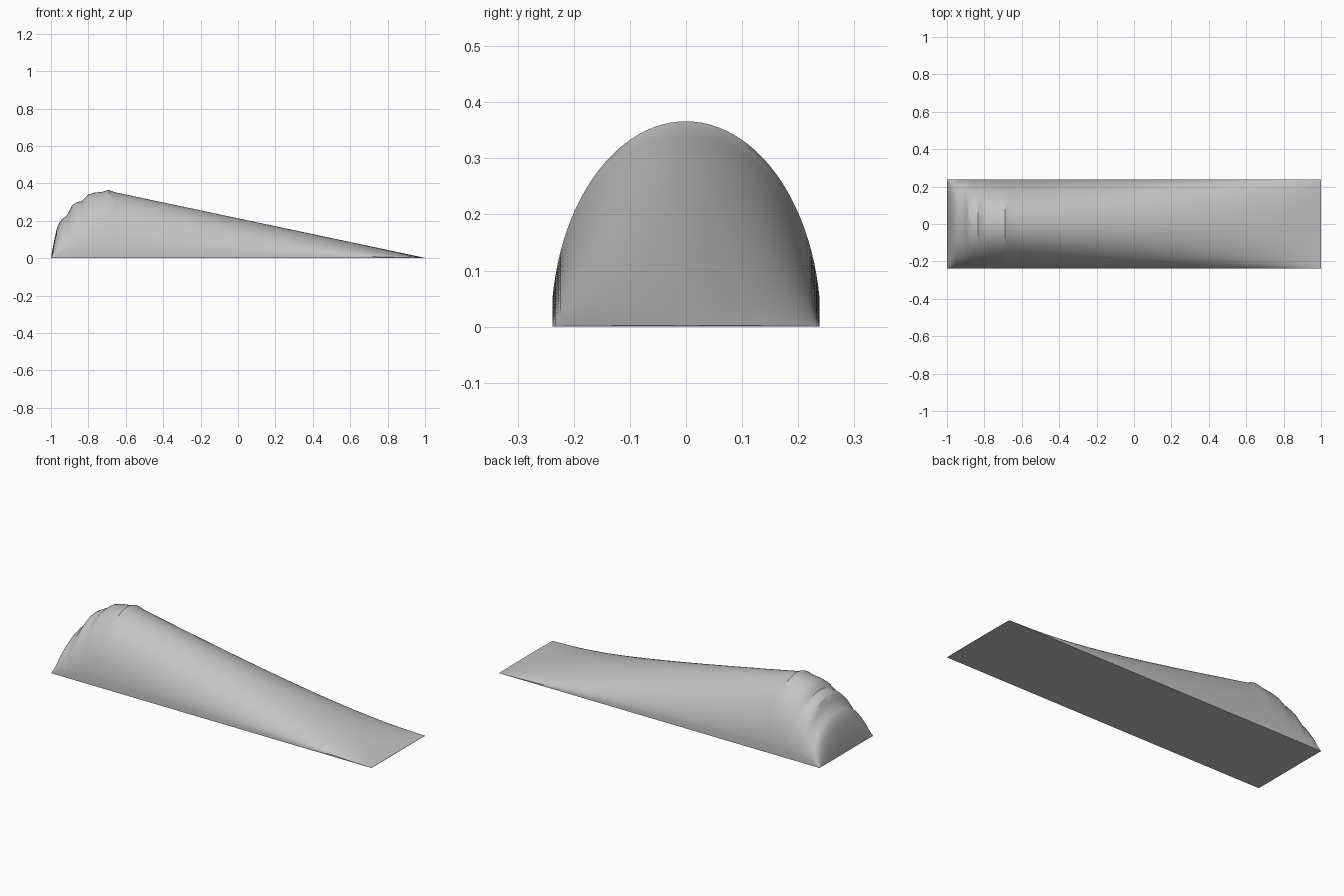
import bpy, bmesh, math

cube = bpy.data.objects.get("Cube")
if cube:
    bpy.data.objects.remove(cube)

# Ridge line from the steep rippled nose to the thin tail
RIDGE = [(-1, .002), (-.985, .085), (-.97, .155), (-.955, .19), (-.94, .21), (-.915, .228),
         (-.9, .258), (-.885, .285), (-.86, .3), (-.835, .305), (-.82, .322), (-.8, .34),
         (-.77, .35), (-.72, .356), (-.69, .366), (-.66, .353), (1, .002)]
HALF_WIDTH = 0.238
EDGE = 0.14        # height of the side wall relative to the ridge
STEPS = 48
TAIL_STEPS = 30

# Subdivide the long straight tail evenly
start, end = RIDGE[-2:]
stations = RIDGE[:-1] + [
    (start[0] + (end[0] - start[0]) * i / TAIL_STEPS,
     start[1] + (end[1] - start[1]) * i / TAIL_STEPS)
    for i in range(1, TAIL_STEPS + 1)]

# Elliptical arch section, closed by short vertical side walls
limit = math.acos(EDGE)
radius = HALF_WIDTH / math.sin(limit)
angles = [limit * (2 * i / STEPS - 1) for i in range(STEPS + 1)]
section = [(radius * math.sin(a), math.cos(a)) for a in angles]
section = [(-HALF_WIDTH, 0)] + section + [(HALF_WIDTH, 0)]

bm = bmesh.new()
rings = [[bm.verts.new((x, y, h * f)) for y, f in section] for x, h in stations]

# Skin between neighbouring sections, including the flat underside
for a, b in zip(rings, rings[1:]):
    for i in range(len(a)):
        j = (i + 1) % len(a)
        bm.faces.new((a[i], a[j], b[j], b[i]))
bm.faces.new(rings[0])
bm.faces.new(rings[-1])
bmesh.ops.recalc_face_normals(bm, faces=bm.faces)

mesh = bpy.data.meshes.new("wedge_body")
bm.to_mesh(mesh)
bm.free()
body = bpy.data.objects.new("wedge_body", mesh)
bpy.context.collection.objects.link(body)

# Plain grey surface
grey = bpy.data.materials.new("plain_grey")
grey.use_nodes = True
colour = (0.55, 0.55, 0.55, 1)
grey.diffuse_color = colour
grey.node_tree.nodes["Principled BSDF"].inputs["Base Color"].default_value = colour
mesh.materials.append(grey)

# Smooth arch with sharp base edges
bpy.ops.object.select_all(action="DESELECT")
body.select_set(True)
bpy.context.view_layer.objects.active = body
bpy.ops.object.shade_smooth_by_angle(angle=math.radians(30))
